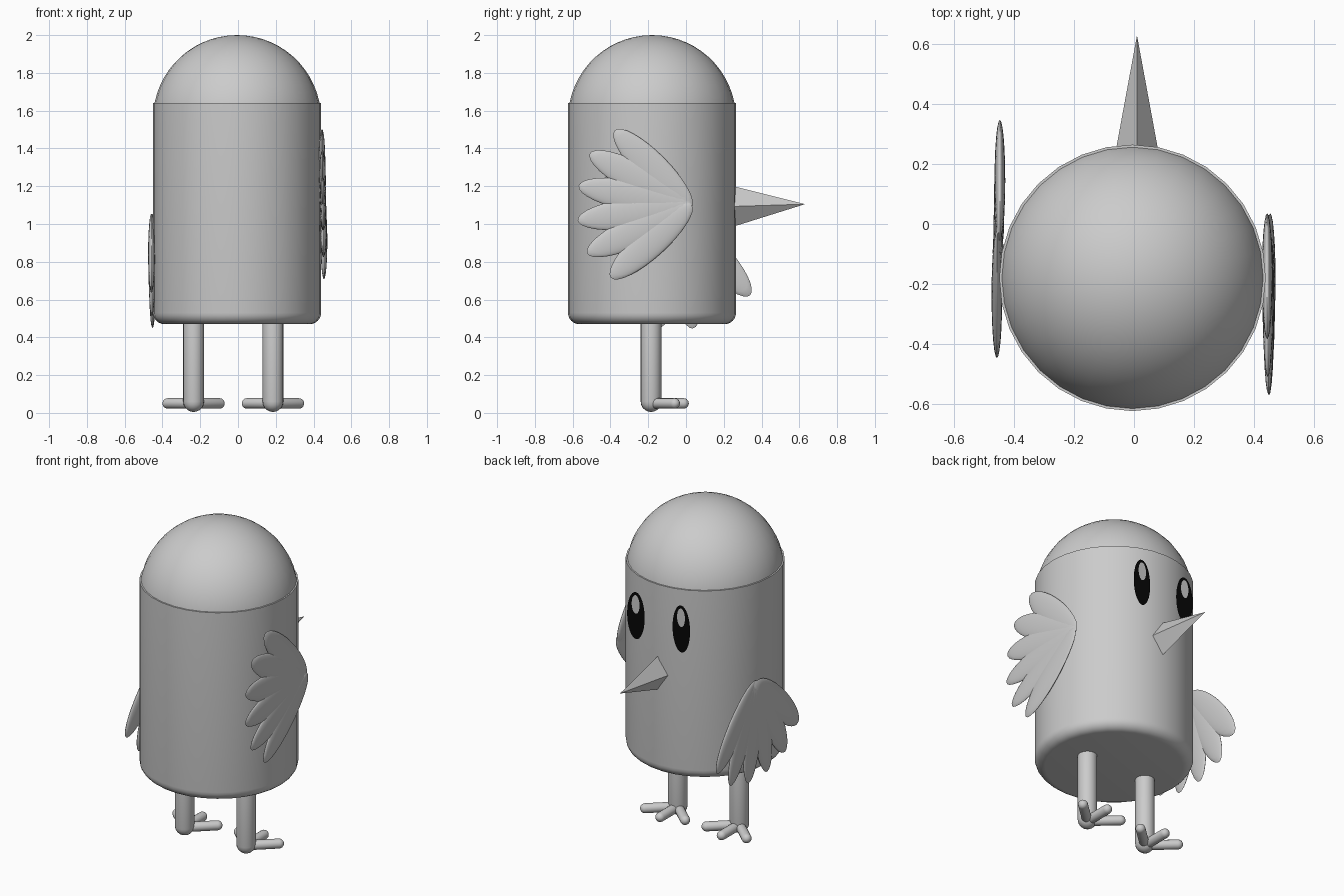
import bpy, bmesh
from math import sin, cos, pi, radians
from mathutils import Matrix, Vector

old = bpy.data.objects.get("Cube")
if old:
    bpy.data.objects.remove(old, do_unlink=True)


def material(name, value):
    mat = bpy.data.materials.new(name)
    mat.use_nodes = True
    color = (value, value, value, 1)
    mat.diffuse_color = color
    mat.node_tree.nodes["Principled BSDF"].inputs["Base Color"].default_value = color
    return mat


GREY = material("plain grey", 0.6)
BLACK = material("eye black", 0.002)


def finish(bm, name, mat=GREY, smooth=True):
    bmesh.ops.recalc_face_normals(bm, faces=bm.faces)
    mesh = bpy.data.meshes.new(name)
    bm.to_mesh(mesh)
    bm.free()
    mesh.materials.append(mat)
    obj = bpy.data.objects.new(name, mesh)
    bpy.context.collection.objects.link(obj)
    if smooth:
        bpy.ops.object.select_all(action="DESELECT")
        obj.select_set(True)
        bpy.context.view_layer.objects.active = obj
        bpy.ops.object.shade_smooth_by_angle(angle=radians(40))
    return obj


def lathe(bm, profile, matrix, sides):
    """Spin (radius, height) points around the local z axis."""
    rings = []
    for r, h in profile:
        count = sides if r > 0 else 1
        rings.append([bm.verts.new(matrix @ Vector((r * cos(2 * pi * i / sides),
                                                    r * sin(2 * pi * i / sides), h)))
                      for i in range(count)])
    for a, b in zip(rings, rings[1:]):
        for i in range(sides):
            j = (i + 1) % sides
            quad = [a[i % len(a)], a[j % len(a)], b[j % len(b)], b[i % len(b)]]
            bm.faces.new(list(dict.fromkeys(quad)))


def arc(radius, center_r, center_h, start, end, steps):
    """Profile points along a circular arc, angles in degrees."""
    angles = [radians(start + (end - start) * k / steps) for k in range(steps + 1)]
    return [(max(center_r + radius * cos(a), 0), center_h + radius * sin(a)) for a in angles]


def capsule(bm, start, end, radius, sides=16):
    start, end = Vector(start), Vector(end)
    axis = end - start
    matrix = Matrix.Translation(start) @ axis.to_track_quat("Z", "Y").to_matrix().to_4x4()
    profile = [(0, -radius)] + arc(radius, 0, 0, -75, 0, 4)
    profile += arc(radius, 0, axis.length, 0, 75, 4) + [(0, axis.length + radius)]
    lathe(bm, profile, matrix, sides)


BODY = Vector((-0.005, -0.18, 0))
RADIUS = 0.445

# Body: upright cylinder with a rounded lower rim
bm = bmesh.new()
lathe(bm, [(0, 0.47)] + arc(0.06, RADIUS - 0.06, 0.53, -90, 0, 6)
      + [(RADIUS, 1.64), (0, 1.64)], Matrix.Translation(BODY), 32)
finish(bm, "body")

# Head: sphere cap rising out of the body
bm = bmesh.new()
lathe(bm, arc(RADIUS, 0, 2 - RADIUS, 0, 84, 14) + [(0, 2)], Matrix.Translation(BODY), 32)
finish(bm, "head_dome")

# Legs with three spread toes each
for side, x in (("left", 0.185), ("right", -0.235)):
    bm = bmesh.new()
    capsule(bm, (x, -0.185, 0.06), (x, -0.185, 0.48), 0.055, 20)
    finish(bm, side + "_leg")
    bm = bmesh.new()
    for dx, dy in ((-0.137, 0.125), (0, 0.172), (0.137, 0.125)):
        capsule(bm, (x, -0.185, 0.05), (x + dx, -0.185 + dy, 0.05), 0.028)
    finish(bm, side + "_toes")

# Beak: four-sided pyramid with ridges on top, bottom and sides
bm = bmesh.new()
tip = bm.verts.new((0.01, 0.63, 1.105))
base = [bm.verts.new((0.01 + dx, 0.25, 1.093 + dz))
        for dx, dz in ((0.07, 0), (0, 0.107), (-0.07, 0), (0, -0.107))]
bm.faces.new(base)
for i in range(4):
    bm.faces.new((base[i], base[(i + 1) % 4], tip))
finish(bm, "beak", smooth=False)


# Eyes: thin flat ovals with a pale glint
def oval(name, x, y, z, half_width, half_height, mat):
    bm = bmesh.new()
    bm.faces.new([bm.verts.new((x - half_width * cos(a), y, z + half_height * sin(a)))
                  for a in (2 * pi * i / 32 for i in range(32))])
    obj = finish(bm, name, mat, smooth=False)
    if obj.data.polygons[0].normal.y < 0:
        obj.data.flip_normals()


for side, x in (("left", 0.16), ("right", -0.15)):
    oval(side + "_eye", x, 0.26, 1.405, 0.06, 0.145, BLACK)
    oval(side + "_eye_glint", x, 0.263, 1.475, 0.027, 0.057, GREY)


# Wings: fan of six flat feathers around a shoulder point
def wing(name, hub, heading):
    bm = bmesh.new()
    for k in range(6):
        spread = k - 2.5
        half = 0.288 if abs(spread) > 2 else 0.305
        angle = radians(heading + spread * 17.5)
        place = (Matrix.Translation(hub) @ Matrix.Rotation(angle, 4, "X")
                 @ Matrix.Translation((0.002 * spread, half - 0.012, 0))
                 @ Matrix.Diagonal((0.018, half, 0.083, 1)))
        bmesh.ops.create_uvsphere(bm, u_segments=24, v_segments=16, radius=1, matrix=place)
    finish(bm, name)


wing("left_wing", (0.45, 0.02, 1.095), 178.5)
wing("right_wing", (-0.453, -0.04, 1.04), 268.5)
